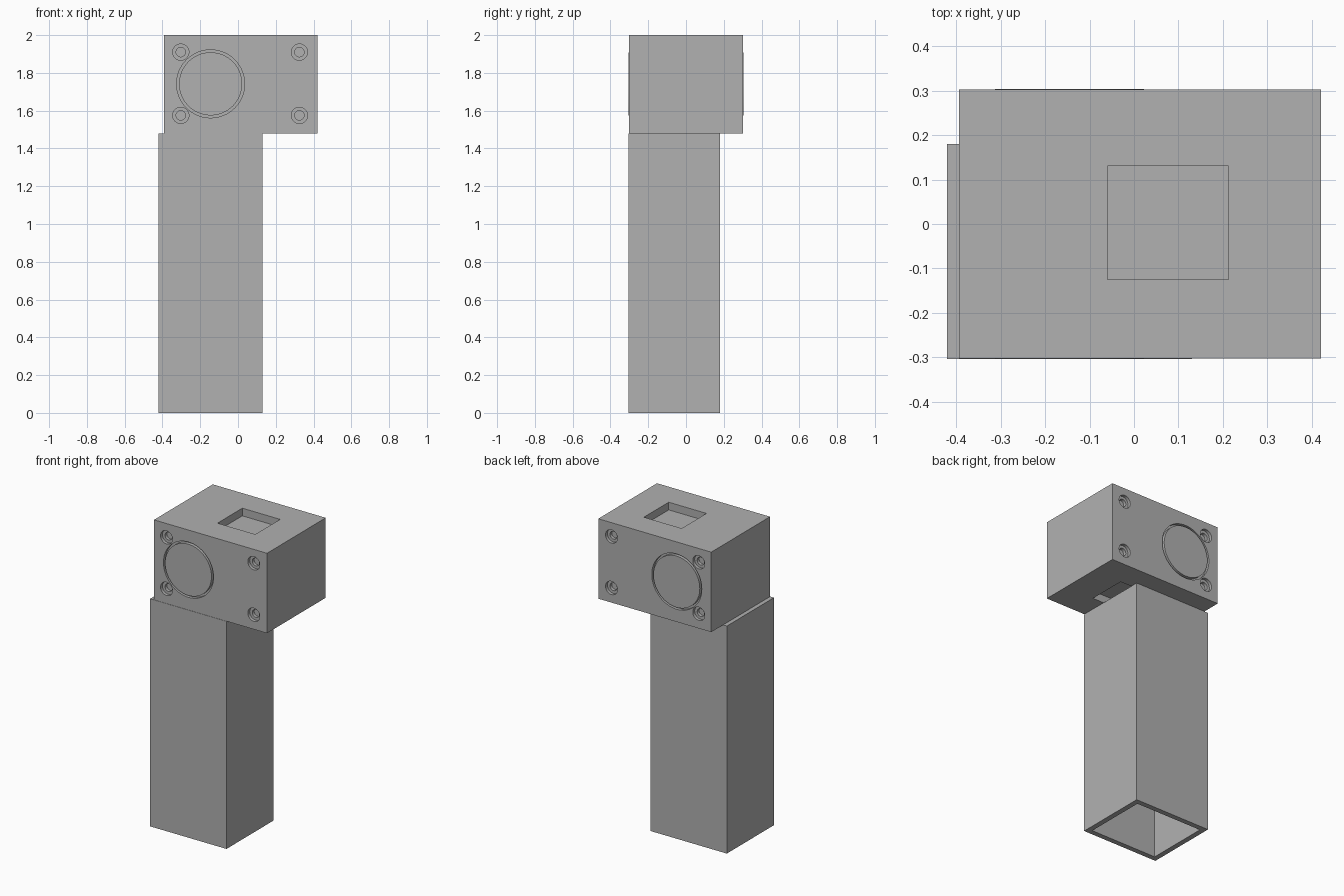
import bpy, bmesh, math
from mathutils import Matrix, Vector

if "Cube" in bpy.data.objects:
    bpy.data.objects.remove(bpy.data.objects["Cube"])

grey = bpy.data.materials.new("plain_grey")
grey.diffuse_color = (0.44, 0.44, 0.44, 1)
grey.use_nodes = True
grey.node_tree.nodes["Principled BSDF"].inputs["Base Color"].default_value = grey.diffuse_color


def finish(name, bm):
    mesh = bpy.data.meshes.new(name)
    bmesh.ops.recalc_face_normals(bm, faces=bm.faces)
    bm.to_mesh(mesh)
    bm.free()
    mesh.materials.append(grey)
    ob = bpy.data.objects.new(name, mesh)
    bpy.context.collection.objects.link(ob)
    return ob


def box(name, lo, hi):
    bm = bmesh.new()
    lo, hi = Vector(lo), Vector(hi)
    m = Matrix.Translation((lo + hi) / 2) @ Matrix.Diagonal((*(hi - lo), 1))
    bmesh.ops.create_cube(bm, size=1, matrix=m)
    return finish(name, bm)


def rod(name, x, z, r, y0, y1, segments):
    bm = bmesh.new()
    m = Matrix.Translation((x, (y0 + y1) / 2, z)) @ Matrix.Rotation(math.pi / 2, 4, 'X')
    bmesh.ops.create_cone(bm, cap_ends=True, segments=segments, radius1=r,
                          radius2=r, depth=abs(y1 - y0), matrix=m)
    return finish(name, bm)


def cut(target, cutter):
    mod = target.modifiers.new("cut", 'BOOLEAN')
    mod.operation = 'DIFFERENCE'
    mod.solver = 'EXACT'
    mod.object = cutter
    bpy.context.view_layer.objects.active = target
    bpy.ops.object.modifier_apply(modifier=mod.name)
    bpy.data.objects.remove(cutter)


def smooth(ob):
    bpy.ops.object.select_all(action='DESELECT')
    ob.select_set(True)
    bpy.context.view_layer.objects.active = ob
    bpy.ops.object.shade_smooth_by_angle(angle=math.radians(30))


# Head block with square pockets in the top and underside
HALF = 0.302
head = box("head_block", (-0.393, -HALF, 1.48), (0.42, HALF, 2.0))
for z in (2.0, 1.48):
    cut(head, box("pocket_cutter", (-0.06, -0.125, z - 0.05), (0.212, 0.13, z + 0.05)))

# Both faces: a dial set in a groove, and four counterbored screw holes
for side, label in ((-1, "front"), (1, "back")):
    face = side * HALF
    cut(head, rod("dial_cutter", -0.145, 1.742, 0.18, face - side * 0.02, face + side * 0.05, 64))
    dial = rod(label + "_dial", -0.145, 1.742, 0.167, face - side * 0.021, face + side * 0.002, 64)
    smooth(dial)
    for x in (-0.303, 0.325):
        for z in (1.575, 1.91):
            for r, depth in ((0.043, 0.02), (0.025, 0.04)):
                cut(head, rod("screw_cutter", x, z, r, face - side * depth, face + side * 0.05, 32))
smooth(head)

# Hollow square post, open at the bottom
WALL = 0.034
post = box("post", (-0.42, -0.304, 0), (0.13, 0.18, 1.48))
cut(post, box("post_cutter", (-0.42 + WALL, -0.304 + WALL, -0.1),
              (0.13 - WALL, 0.18 - WALL, 1.6)))
